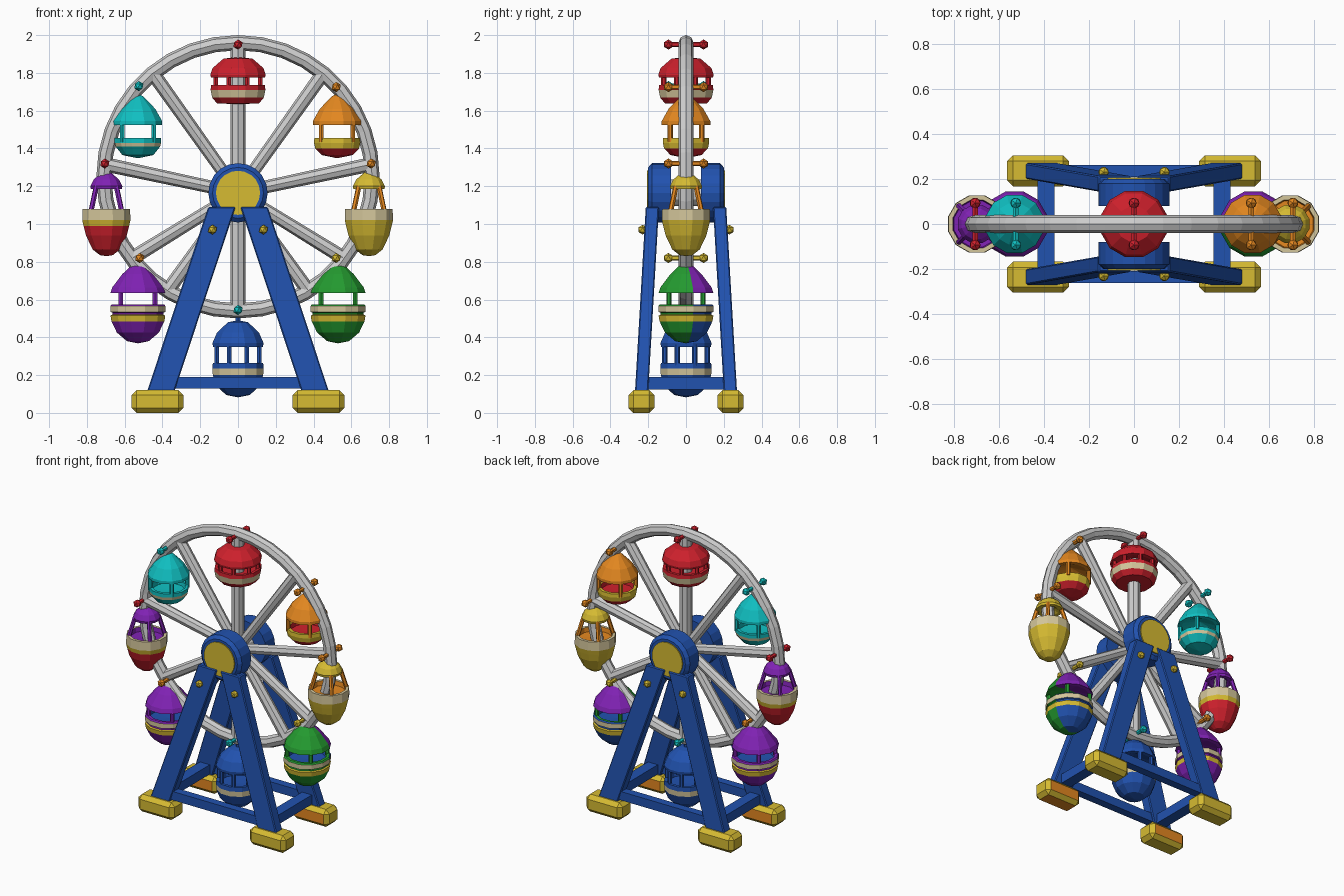
import bpy, bmesh, math
from mathutils import Vector, Matrix

if "Cube" in bpy.data.objects:
    bpy.data.objects.remove(bpy.data.objects["Cube"])

def srgb(r, g, b):
    lin = lambda c: ((c / 255 + 0.055) / 1.055) ** 2.4
    return (lin(r), lin(g), lin(b), 1)

MATS = {}
for key, rgb in dict(grey=(205, 205, 205), blue=(33, 82, 175), yellow=(214, 187, 50),
                     tan=(212, 198, 155), red=(205, 32, 44), orange=(228, 136, 32),
                     purple=(128, 34, 180), green=(36, 155, 48), cyan=(16, 192, 194)).items():
    m = bpy.data.materials.new(key)
    m.diffuse_color = srgb(*rgb)
    m.use_nodes = True
    m.node_tree.nodes["Principled BSDF"].inputs["Base Color"].default_value = m.diffuse_color
    MATS[key] = m

def finish(bm, name, *cols):
    bmesh.ops.recalc_face_normals(bm, faces=bm.faces)
    me = bpy.data.meshes.new(name)
    bm.to_mesh(me)
    bm.free()
    for c in cols:
        me.materials.append(MATS[c])
    ob = bpy.data.objects.new(name, me)
    bpy.context.collection.objects.link(ob)
    return ob

def rod(name, a, b, r, col, sides=8, r2=None):
    a, b = Vector(a), Vector(b)
    d = b - a
    bm = bmesh.new()
    mat = Matrix.Translation((a + b) / 2) @ d.to_track_quat('Z', 'Y').to_matrix().to_4x4()
    bmesh.ops.create_cone(bm, cap_ends=True, segments=sides, radius1=r,
                          radius2=r if r2 is None else r2, depth=d.length, matrix=mat)
    return finish(bm, name, col)

def ball(name, p, r, col):
    bm = bmesh.new()
    bmesh.ops.create_icosphere(bm, subdivisions=1, radius=r, matrix=Matrix.Translation(p))
    return finish(bm, name, col)

def block(name, bottom, top, sx, sy, col, bevel=0.0):
    """Sheared box between two rectangle centres, sizes are full widths."""
    bm = bmesh.new()
    bmesh.ops.create_cube(bm, size=1)
    for v in bm.verts:
        c = Vector(top if v.co.z > 0 else bottom)
        v.co = c + Vector((v.co.x * sx, v.co.y * sy, 0))
    if bevel:
        bmesh.ops.bevel(bm, geom=bm.edges[:], offset=bevel, segments=1, affect='EDGES')
    return finish(bm, name, col)

def lathe(name, x, prof, sides=12, back=None):
    """Spin (radius, z, colour of the band below) round a vertical line at x."""
    cols = list(dict.fromkeys([p[2] for p in prof] + ([back] if back else [])))
    bm = bmesh.new()
    rings = []
    for r, z, _ in prof:
        n = 1 if r == 0 else sides
        rings.append([bm.verts.new((x + r * math.cos((i + .5) * math.tau / sides),
                                    r * math.sin((i + .5) * math.tau / sides), z)) for i in range(n)])
    for k in range(len(prof) - 1):
        A, B = rings[k], rings[k + 1]
        for i in range(sides):
            vs = []
            for v in (A[i % len(A)], A[(i + 1) % len(A)], B[(i + 1) % len(B)], B[i % len(B)]):
                if v not in vs:
                    vs.append(v)
            f = bm.faces.new(vs)
            f.material_index = cols.index(prof[k][2])
            # rear half painted in a second colour
            if back and f.calc_center_median().y > 0.005 and prof[k][2] == prof[0][2]:
                f.material_index = cols.index(back)
    return finish(bm, name, *cols)

# ---- wheel: rim, spokes, axle ----
CZ, R, HUB = 1.25, 0.71, 1.165
bpy.ops.mesh.primitive_torus_add(location=(0, 0, CZ), rotation=(math.pi / 2, 0, 0),
                                 major_radius=R, minor_radius=0.04,
                                 major_segments=36, minor_segments=8)
rim = bpy.context.object
rim.name = "wheel_rim"
rim.data.materials.append(MATS["grey"])
rod("spoke_up", (0, 0, HUB), (0, 0, CZ + R), 0.04, "grey")
rod("spoke_down", (0, 0, HUB), (0, 0, CZ - R), 0.04, "grey")
for s in (-1, 1):
    for x, z in ((0.445, 1.79), (0.70, 1.315), (0.56, 0.82), (0.37, 0.65)):
        rod("spoke", (0, 0, HUB), (s * x, 0, z), 0.033, "grey", r2=0.038)
rod("axle", (0, -0.12, HUB), (0, 0.12, HUB), 0.07, "grey", 12)

# ---- stand ----
for sy in (-1, 1):
    rod("hub", (0, sy * 0.08, HUB), (0, sy * 0.18, HUB), 0.157, "blue", 20)
    rod("hub_bevel", (0, sy * 0.18, HUB), (0, sy * 0.2, HUB), 0.157, "blue", 20, r2=0.135)
    rod("hub_cap", (0, sy * 0.19, HUB), (0, sy * 0.207, HUB), 0.117, "yellow", 20)
    block("cross_bar", (0, sy * 0.235, 0.13), (0, sy * 0.235, 0.19), 0.74, 0.055, "blue")
    for sx in (-1, 1):
        block("leg", (sx * 0.42, sy * 0.237, 0.08), (sx * 0.085, sy * 0.178, 1.09), 0.145, 0.07, "blue", 0.006)
        foot = block("foot", (sx * 0.426, sy * 0.236, 0), (sx * 0.426, sy * 0.236, 0.12), 0.275, 0.138, "yellow", 0.026)
        # inner sides of the feet are orange
        foot.data.materials.append(MATS["orange"])
        for p in foot.data.polygons:
            if p.normal.y * sy < -0.8 or (p.normal.z < -0.9 and sx > 0 and sy < 0):
                p.material_index = 1
        ball("leg_knob", (sx * 0.135, sy * 0.23, 0.97), 0.026, "yellow")
for sx in (-1, 1):
    block("side_bar", (sx * 0.39, 0, 0.125), (sx * 0.39, 0, 0.19), 0.075, 0.44, "blue")

# ---- gondolas ----
def gondola(name, x, pivot, pin, roof, tub, post, n, floor, roof_back=None, tub_back=None):
    rc = roof[0][2]
    rb, zb, _ = roof[-1]
    lathe(name + "_roof", x, roof + [(rb - 0.025, zb, rc), (0, zb + 0.04, rc)], back=roof_back)
    rt, zt, tc = tub[0]
    inner = [(0, zt - 0.035, floor), (rt - 0.025, zt - 0.03, floor), (rt - 0.02, zt, tc)]
    lathe(name + "_tub", x, tub[::1], back=tub_back)
    lathe(name + "_floor", x, inner + [(rt, zt, tc)])
    pc, r1, r0 = post
    for i in range(n):
        a = (i + 0.5) * math.tau / n
        c, s = math.cos(a), math.sin(a)
        rod(name + "_post", (x + r0 * c, r0 * s, zt - 0.02), (x + r1 * c, r1 * s, zb + 0.015), 0.014, pc, 6)
    # pivot pins on both sides of the rim
    px, pz = pivot
    rod(name + "_hanger", (px, 0, pz), (x, 0, roof[0][1] - 0.02), 0.014, rc, 6)
    for s in (-1, 1):
        rod(name + "_pin", (px, 0, pz), (px, s * 0.09, pz), 0.014, pin, 6)
        ball(name + "_pin_head", (px, s * 0.093, pz), 0.027, pin)

def cone_roof(z, c):      # pointed roof, apex height z
    return [(0, z, c), (0.03, z - 0.015, c), (0.095, z - 0.08, c),
            (0.133, z - 0.145, c), (0.133, z - 0.165, c)]

gondola("top_gondola", 0, (0, 1.95), "red",
        [(0, 1.885, "red"), (0.08, 1.875, "red"), (0.14, 1.825, "red"), (0.152, 1.79, "red"), (0.148, 1.775, "red")],
        [(0.148, 1.735, "red"), (0.15, 1.71, "tan"), (0.142, 1.67, "red"), (0.115, 1.638, "red"), (0, 1.635, "red")],
        ("red", 0.128, 0.128), 8, "red")
gondola("upper_left_gondola", -0.53, (-0.525, 1.73), "cyan", cone_roof(1.69, "cyan"),
        [(0.127, 1.455, "cyan"), (0.127, 1.43, "tan"), (0.122, 1.41, "cyan"), (0.085, 1.365, "cyan"), (0, 1.348, "cyan")],
        ("cyan", 0.118, 0.118), 4, "cyan")
gondola("upper_right_gondola", 0.525, (0.52, 1.725), "orange", cone_roof(1.69, "orange"),
        [(0.125, 1.455, "yellow"), (0.127, 1.43, "yellow"), (0.12, 1.4, "red"), (0.085, 1.365, "red"), (0, 1.348, "red")],
        ("orange", 0.118, 0.118), 4, "red")
for name, x, top, posts, low, pin in (("left_gondola", -0.697, "purple", "purple", "red", "red"),
                                      ("right_gondola", 0.693, "yellow", "orange", "yellow", "orange")):
    gondola(name, x, (math.copysign(0.705, x), 1.32), pin,
            [(0, 1.295, top), (0.022, 1.275, top), (0.07, 1.235, top), (0.088, 1.2, top), (0.085, 1.185, top)],
            [(0.13, 1.08, "tan"), (0.132, 1.02, "yellow"), (0.125, 0.99, low), (0.112, 0.94, low),
             (0.075, 0.865, low), (0.035, 0.835, low), (0, 0.83, low)],
            (posts, 0.075, 0.117), 4, posts)
for name, x, c, pin, rb, tb in (("lower_left_gondola", -0.53, "purple", "orange", None, None),
                                ("lower_right_gondola", 0.53, "green", "yellow", "purple", "blue")):
    gondola(name, x, (math.copysign(0.52, x), 0.82), pin,
            [(0, 0.805, c), (0.025, 0.79, c), (0.085, 0.735, c), (0.14, 0.665, c), (0.15, 0.635, c)],
            [(0.143, 0.575, c), (0.15, 0.567, "tan"), (0.15, 0.535, c), (0.14, 0.53, c), (0.14, 0.52, "yellow"),
             (0.15, 0.515, "yellow"), (0.145, 0.485, c), (0.115, 0.425, c), (0.06, 0.38, c), (0, 0.368, c)],
            (c, 0.128, 0.128), 4, "blue", rb, tb)
gondola("bottom_gondola", 0, (0, 0.545), "cyan",
        [(0, 0.49, "blue"), (0.055, 0.48, "blue"), (0.115, 0.425, "blue"), (0.14, 0.37, "blue"), (0.137, 0.35, "blue")],
        [(0.138, 0.265, "blue"), (0.14, 0.235, "tan"), (0.138, 0.2, "blue"), (0.115, 0.14, "blue"),
         (0.065, 0.095, "blue"), (0, 0.082, "blue")],
        ("blue", 0.122, 0.122), 8, "blue")
